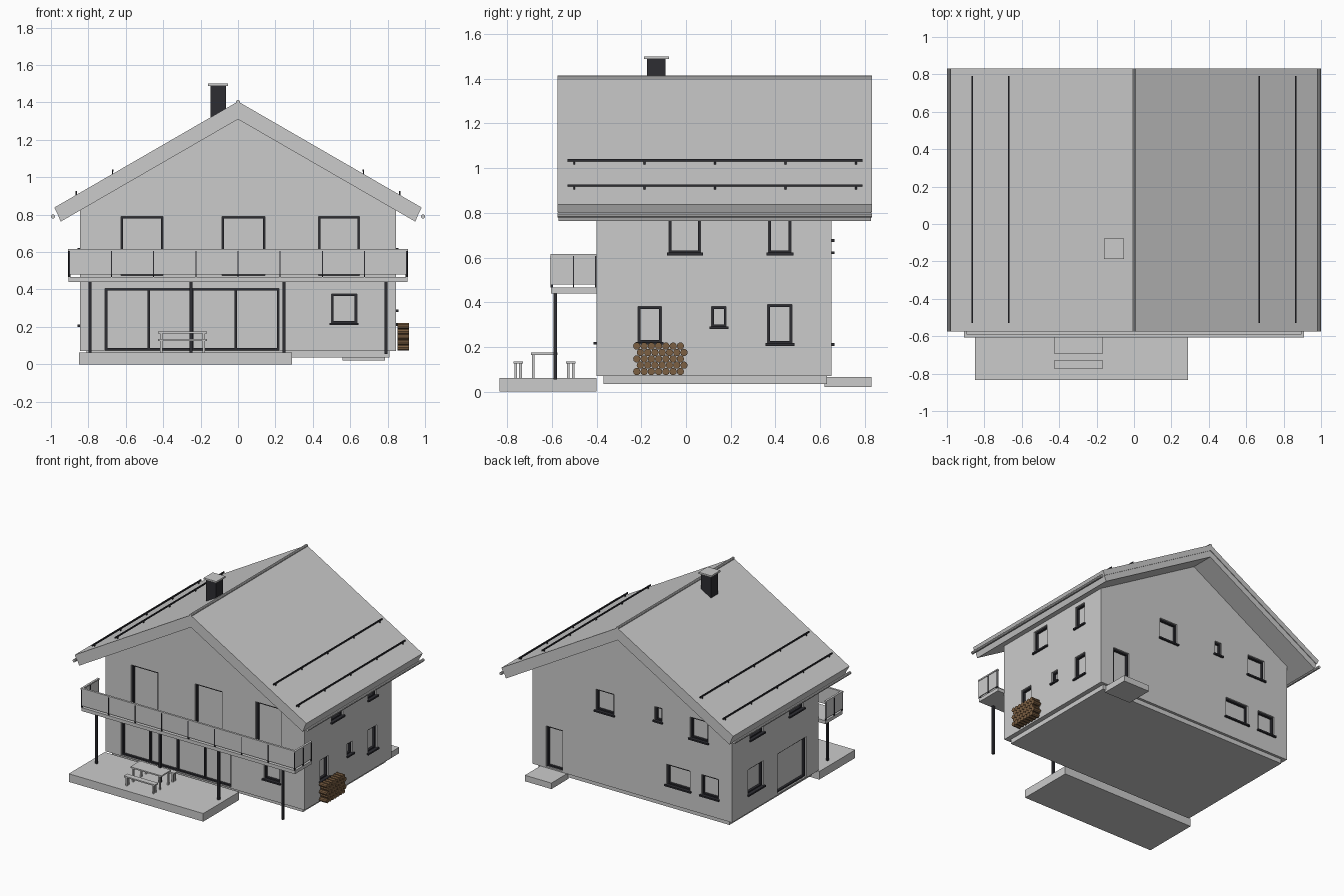
import bpy, bmesh, math
from mathutils import Matrix

if "Cube" in bpy.data.objects:
    bpy.data.objects.remove(bpy.data.objects["Cube"])


def material(name, rgb):
    m = bpy.data.materials.new(name)
    m.use_nodes = True
    m.diffuse_color = (*rgb, 1)
    m.node_tree.nodes["Principled BSDF"].inputs["Base Color"].default_value = (*rgb, 1)
    return m


GREY = material("light grey", (0.6, 0.6, 0.6))
DARK = material("dark grey", (0.026, 0.026, 0.032))
WOOD = material("brown wood", (0.2, 0.115, 0.055))


def finish(name, bm, mat):
    bmesh.ops.recalc_face_normals(bm, faces=bm.faces)
    me = bpy.data.meshes.new(name)
    bm.to_mesh(me)
    bm.free()
    me.materials.append(mat)
    ob = bpy.data.objects.new(name, me)
    bpy.context.collection.objects.link(ob)
    return ob


def boxes(name, pairs, mat):
    """One object from boxes, each given by two opposite corners."""
    bm = bmesh.new()
    for a, b in pairs:
        mid = [(p + q) / 2 for p, q in zip(a, b)]
        size = [abs(p - q) for p, q in zip(a, b)]
        bmesh.ops.create_cube(bm, size=1, matrix=Matrix.Translation(mid) @ Matrix.Diagonal((*size, 1)))
    return finish(name, bm, mat)


def extrude_y(name, profile, y0, y1, mat):
    bm = bmesh.new()
    face = bm.faces.new([bm.verts.new((x, y0, z)) for x, z in profile])
    ext = bmesh.ops.extrude_face_region(bm, geom=[face])
    verts = [v for v in ext["geom"] if isinstance(v, bmesh.types.BMVert)]
    bmesh.ops.translate(bm, verts=verts, vec=(0, y1 - y0, 0))
    return finish(name, bm, mat)


def rods(name, centers, radius, length, axis, sides, mat):
    bm = bmesh.new()
    turn = Matrix.Rotation(math.pi / 2, 4, "Y" if axis == "x" else "X")
    for c in centers:
        bmesh.ops.create_cone(bm, cap_ends=True, segments=sides, radius1=radius, radius2=radius,
                              depth=length, matrix=Matrix.Translation(c) @ turn)
    return finish(name, bm, mat)


# House body
HALF, FRONT, BACK, SLOPE = 0.845, -0.40, 0.65, math.tan(math.radians(30))
eave = 1.32 - SLOPE * HALF
walls = extrude_y("walls", [(-HALF, 0.07), (HALF, 0.07), (HALF, eave), (0, 1.32), (-HALF, eave)],
                  FRONT, BACK, GREY)
boxes("plinth", [((-0.81, -0.37, 0.035), (0.81, 0.63, 0.075))], GREY)

# Openings: side, start, end, bottom, top, has sill
openings = [
    ("front", -0.71, 0.22, 0.075, 0.405, False),
    ("front", 0.50, 0.635, 0.22, 0.375, True),
    ("front", -0.625, -0.40, 0.475, 0.79, False),
    ("front", -0.085, 0.145, 0.475, 0.79, False),
    ("front", 0.43, 0.65, 0.475, 0.79, False),
    ("right", -0.075, 0.065, 0.62, 0.79, True),
    ("right", 0.37, 0.47, 0.62, 0.79, True),
    ("right", -0.215, -0.11, 0.22, 0.38, True),
    ("right", 0.115, 0.18, 0.29, 0.38, True),
    ("right", 0.365, 0.475, 0.215, 0.39, True),
    ("back", 0.155, 0.31, 0.625, 0.785, True),
    ("back", -0.25, -0.19, 0.68, 0.785, True),
    ("back", -0.64, -0.49, 0.625, 0.785, True),
    ("back", -0.49, -0.29, 0.215, 0.37, True),
    ("back", -0.73, -0.585, 0.215, 0.37, True),
    ("back", 0.59, 0.73, 0.08, 0.39, False),
    ("left", 0.27, 0.455, 0.21, 0.40, True),
    ("left", -0.25, 0.10, 0.08, 0.385, False),
    ("left", -0.215, -0.045, 0.62, 0.79, True),
    ("left", 0.27, 0.43, 0.62, 0.79, True),
]


def on_wall(side, u, out, z):
    return {"front": (u, FRONT - out, z), "back": (u, BACK + out, z),
            "right": (HALF + out, u, z), "left": (-HALF - out, u, z)}[side]


cuts, frames, sills = [], [], []
W, DEPTH = 0.011, 0.03


def wall_box(target, side, u0, u1, z0, z1, d0, d1):
    target.append((on_wall(side, u0, d0, z0), on_wall(side, u1, d1, z1)))


for side, u0, u1, z0, z1, sill in openings:
    wall_box(cuts, side, u0, u1, z0, z1, -DEPTH, 0.02)
    for bar in ((u0, u0 + W, z0, z1), (u1 - W, u1, z0, z1),
                (u0 + W, u1 - W, z1 - W, z1), (u0 + W, u1 - W, z0, z0 + W)):
        wall_box(frames, side, *bar, -DEPTH - 0.002, -0.012)
    if sill:
        wall_box(sills, side, u0 - 0.01, u1 + 0.01, z0 - 0.01, z0 + 0.002, -DEPTH, 0.014)

# Mullions of the wide terrace window
for i in (1, 2, 3):
    u = -0.71 + 0.2325 * i
    wall_box(frames, "front", u - 0.006, u + 0.006, 0.08, 0.40, -DEPTH - 0.002, -0.012)

cutter = boxes("opening_cutter", cuts, GREY)
cutter.hide_render = True
mod = walls.modifiers.new("openings", "BOOLEAN")
mod.operation, mod.solver, mod.object = "DIFFERENCE", "EXACT", cutter
bpy.context.view_layer.objects.active = walls
bpy.ops.object.modifier_apply(modifier=mod.name)
bpy.data.objects.remove(cutter)
boxes("window_frames", frames, DARK)
boxes("window_sills", sills, DARK)


# Roof: covering above, slightly inset boarding below
def chevron(top, bottom, reach_top, reach_bottom):
    right = [(0, top), (reach_top, top - SLOPE * reach_top),
             (reach_bottom, bottom - SLOPE * reach_bottom), (0, bottom)]
    return right + [(-x, z) for x, z in right[2:0:-1]]


extrude_y("roof_covering", chevron(1.405, 1.36, 0.982, 0.965), -0.575, 0.832, GREY)
extrude_y("roof_boarding", chevron(1.362, 1.31, 0.965, 0.948), -0.57, 0.827, GREY)
MID_Y = 0.1285
rods("gutters", [(s * 0.989, MID_Y, 0.79) for s in (-1, 1)], 0.011, 1.407, "y", 10, GREY)
rods("ridge_cap", [(0, MID_Y, 1.403)], 0.011, 1.407, "y", 10, GREY)

# Snow guards: rails on small brackets
guards = []
for s in (-1, 1):
    for x in (0.67, 0.865):
        z = 1.405 - SLOPE * x
        guards.append(((s * x - 0.004, -0.53, z + 0.012), (s * x + 0.004, 0.79, z + 0.022)))
        for i in range(5):
            y = -0.5 + 0.315 * i
            guards.append(((s * x - 0.003, y - 0.004, z - 0.01), (s * x + 0.003, y + 0.004, z + 0.015)))
boxes("snow_guards", guards, DARK)

# Chimney
boxes("chimney", [((-0.147, -0.175, 1.28), (-0.063, -0.092, 1.487))], DARK)
boxes("chimney_cap", [((-0.16, -0.187, 1.487), (-0.053, -0.077, 1.50))], GREY)

# Terrace and back doorstep
boxes("terrace", [((-0.85, -0.835, 0), (0.29, -0.40, 0.062))], GREY)
boxes("doorstep", [((0.56, 0.62, 0.02), (0.785, 0.83, 0.066))], GREY)

# Balcony
EDGE, RIM = 0.905, -0.603
boxes("balcony_floor", [((-EDGE, RIM, 0.44), (EDGE, FRONT + 0.002, 0.466))], GREY)
panels = [((-EDGE, RIM, 0.48), (EDGE, RIM + 0.006, 0.608))]
handrails = [((-EDGE - 0.004, RIM - 0.004, 0.606), (EDGE + 0.004, RIM + 0.012, 0.616))]
posts = []
for i in range(9):
    x = -0.902 + 0.2255 * i
    posts.append(((x - 0.003, RIM - 0.003, 0.466), (x + 0.003, RIM + 0.009, 0.607)))
for s in (-1, 1):
    panels.append(((s * EDGE, RIM, 0.48), (s * (EDGE - 0.006), FRONT, 0.608)))
    handrails.append(((s * (EDGE + 0.004), RIM, 0.606), (s * (EDGE - 0.012), FRONT, 0.616)))
    for y in (-0.503, -0.404):
        posts.append(((s * (EDGE + 0.003), y - 0.003, 0.466), (s * (EDGE - 0.009), y + 0.003, 0.607)))
boxes("balcony_panels", panels, GREY)
boxes("balcony_handrail", handrails, GREY)
boxes("balcony_posts", posts, DARK)
boxes("balcony_columns", [((x - 0.008, -0.592, 0.055), (x + 0.008, -0.576, 0.445))
                          for x in (-0.79, -0.25, 0.245, 0.79)], DARK)


# Terrace furniture
def furniture(name, y0, y1, top):
    x0, x1, base, leg = -0.428, -0.165, 0.06, 0.012
    parts = [((x0, y0, top - 0.01), (x1, y1, top))]
    for x in (x0 + 0.012, x1 - 0.012 - leg):
        for y in (y0 + 0.004, y1 - 0.004 - leg):
            parts.append(((x, y, base), (x + leg, y + leg, top - 0.01)))
    boxes(name, parts, GREY)


furniture("table", -0.693, -0.575, 0.175)
furniture("front_bench", -0.772, -0.730, 0.135)
furniture("rear_bench", -0.537, -0.494, 0.135)

# Stacked firewood
logs = []
for row in range(5):
    for i in range(7):
        logs.append((0.884, -0.22 + 0.0325 * i + (row % 2) * 0.016, 0.09 + 0.0285 * row))
rods("firewood", logs, 0.0165, 0.062, "x", 10, WOOD)
